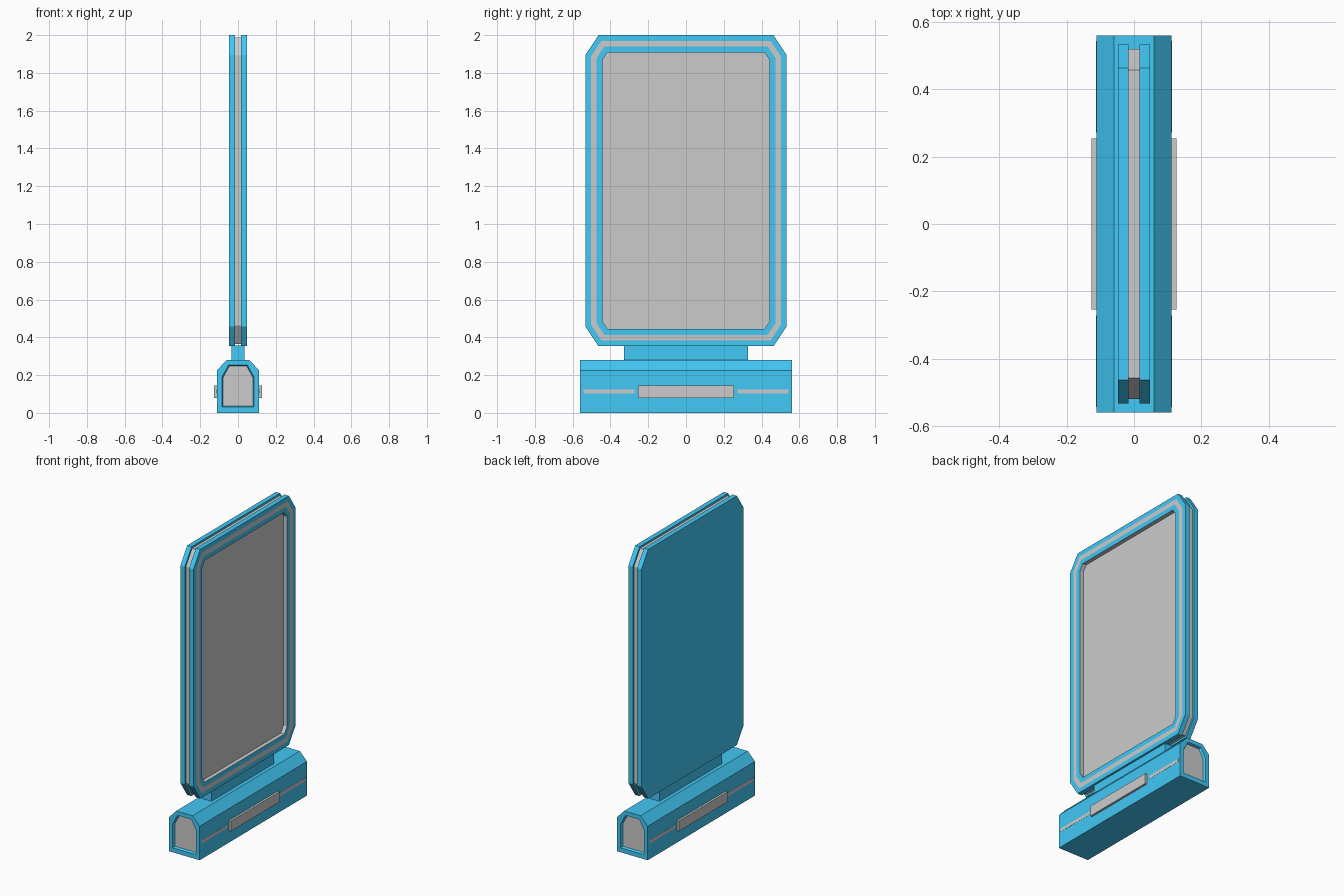
import bpy, bmesh

if "Cube" in bpy.data.objects:
    bpy.data.objects.remove(bpy.data.objects["Cube"])


def material(name, rgb):
    m = bpy.data.materials.new(name)
    m.diffuse_color = (*rgb, 1)
    m.use_nodes = True
    m.node_tree.nodes["Principled BSDF"].inputs["Base Color"].default_value = m.diffuse_color
    return m


BLUE = material("blue_shell", (0.055, 0.58, 0.92))
GREY = material("light_grey", (0.8, 0.8, 0.8))
SCREEN = material("screen_grey", (0.67, 0.67, 0.67))
MATS = [BLUE, GREY, SCREEN]


def loft(name, loops, bands, caps):
    """Bridge matching loops; bands and caps are material indices."""
    bm = bmesh.new()
    rings = [[bm.verts.new(p) for p in loop] for loop in loops]
    n = len(rings[0])
    for a, b, mat in zip(rings, rings[1:], bands):
        for i in range(n):
            j = (i + 1) % n
            bm.faces.new((a[i], a[j], b[j], b[i])).material_index = mat
    bm.faces.new(rings[0]).material_index = caps[0]
    bm.faces.new(rings[-1]).material_index = caps[1]
    bmesh.ops.recalc_face_normals(bm, faces=bm.faces)
    me = bpy.data.meshes.new(name)
    bm.to_mesh(me)
    bm.free()
    for m in MATS:
        me.materials.append(m)
    ob = bpy.data.objects.new(name, me)
    bpy.context.collection.objects.link(ob)
    return ob


def octagon(x, d):
    """Chamfered panel outline at x, offset inwards by d."""
    h, z0, z1 = 0.533 - d, 0.353 + d, 2.0 - d
    k = 1 - 6.86 * d
    cy, cz = 0.07 * k, 0.105 * k
    return [(x, -h + cy, z0), (x, h - cy, z0), (x, h, z0 + cz), (x, h, z1 - cz),
            (x, h - cy, z1), (x, -h + cy, z1), (x, -h, z1 - cz), (x, -h, z0 + cz)]


def house(y, w, z0, z1, top, shoulder):
    """Base cross-section with chamfered top edges."""
    return [(-w, y, z0), (w, y, z0), (w, y, shoulder),
            (top, y, z1), (-top, y, z1), (-w, y, shoulder)]


def box(name, x0, x1, y0, y1, z0, z1, mat):
    loops = [[(x, y0, z0), (x, y1, z0), (x, y1, z1), (x, y0, z1)] for x in (x0, x1)]
    return loft(name, loops, [mat], (mat, mat))


# Display panel: front shell with inlaid ring and recessed screen
loft("screen_shell",
     [octagon(0.016, 0), octagon(0.048, 0), octagon(0.048, 0.03),
      octagon(0.048, 0.06), octagon(0.048, 0.091), octagon(0.022, 0.091)],
     [0, 0, 1, 0, 2], (0, 2))
# Grey core in the groove, and plain back shell
loft("panel_core", [octagon(-0.016, 0.013), octagon(0.016, 0.013)], [1], (1, 1))
loft("back_shell", [octagon(-0.048, 0), octagon(-0.016, 0)], [0], (0, 0))

# Neck between base and panel
box("neck", -0.035, 0.035, -0.327, 0.327, 0.27, 0.357, 0)

# Base with recessed grey ends
E = 0.56
floor = (0.079, 0.036, 0.247, 0.046, 0.187)
rim = (0.085, 0.03, 0.253, 0.05, 0.19)
outer = (0.112, 0.0, 0.28, 0.06, 0.225)
loft("base",
     [house(-E + 0.015, *floor), house(-E, *rim), house(-E, *outer),
      house(E, *outer), house(E, *rim), house(E - 0.015, *floor)],
     [0, 0, 0, 0, 0], (1, 1))

# Side plates and thin inlaid strips on both long sides
for side, s in (("right", 1), ("left", -1)):
    box(f"{side}_plate", s * 0.1, s * 0.126, -0.253, 0.253, 0.078, 0.146, 1)
    for end, t in (("rear", 1), ("front", -1)):
        box(f"{side}_{end}_strip", s * 0.1, s * 0.113, t * 0.272, t * 0.543,
            0.103, 0.125, 1)
